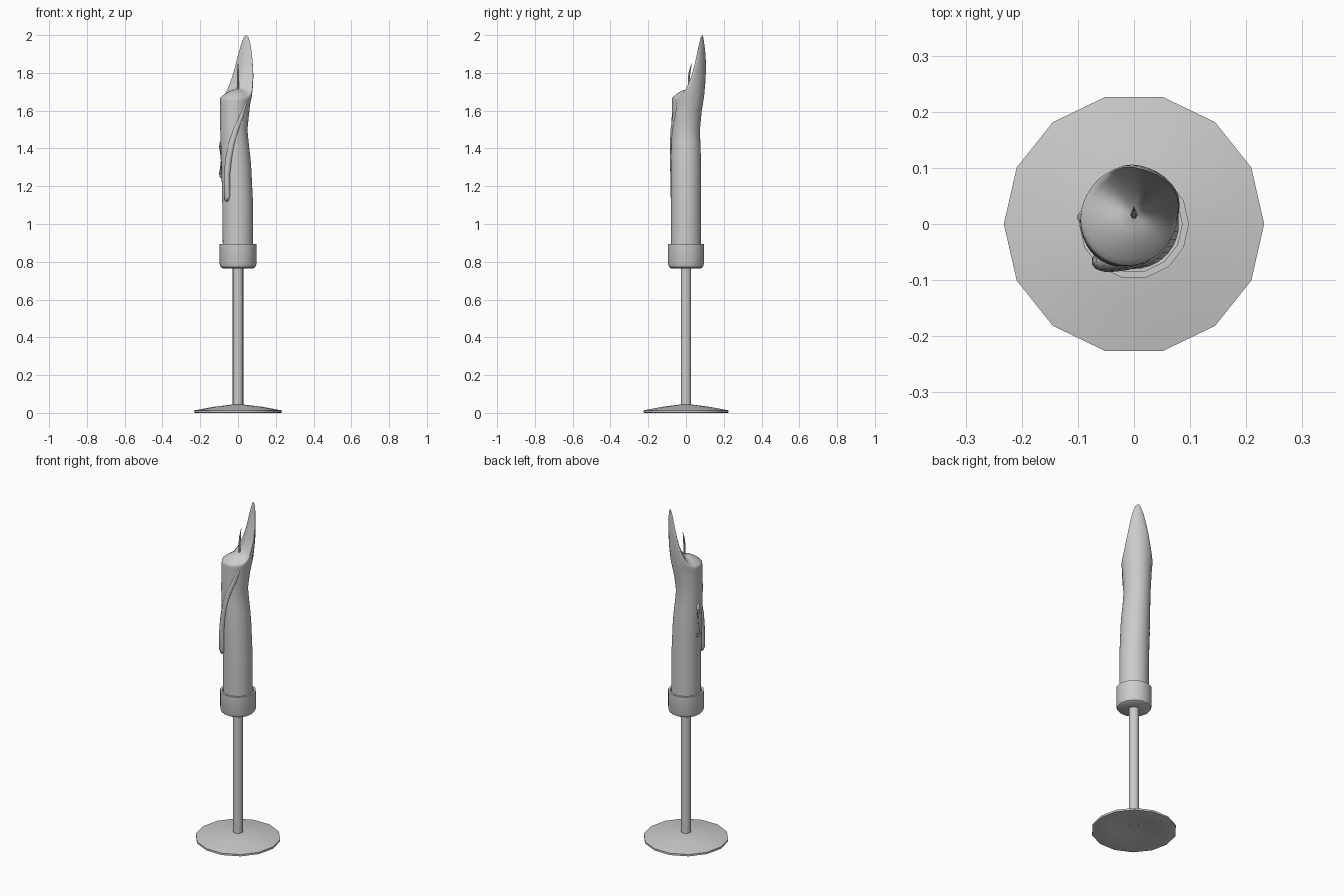
import bpy, bmesh, math
from mathutils import Vector

if "Cube" in bpy.data.objects:
    bpy.data.objects.remove(bpy.data.objects["Cube"])

TAU = math.tau


def make(name, rings, cap=True, angle=40):
    """Skin a list of point rings (a single-point ring is a pole)."""
    bm = bmesh.new()
    vr = [[bm.verts.new(p) for p in r] for r in rings]
    for a, b in zip(vr, vr[1:]):
        n = max(len(a), len(b))
        for i in range(n):
            j = (i + 1) % n
            if len(a) == 1:
                bm.faces.new((a[0], b[j], b[i]))
            elif len(b) == 1:
                bm.faces.new((a[i], a[j], b[0]))
            else:
                bm.faces.new((a[i], a[j], b[j], b[i]))
    if cap:
        for r in (vr[0], vr[-1]):
            if len(r) > 2:
                bm.faces.new(r)
    bmesh.ops.recalc_face_normals(bm, faces=bm.faces)
    me = bpy.data.meshes.new(name)
    bm.to_mesh(me)
    bm.free()
    ob = bpy.data.objects.new(name, me)
    bpy.context.collection.objects.link(ob)
    bpy.ops.object.select_all(action='DESELECT')
    ob.select_set(True)
    bpy.context.view_layer.objects.active = ob
    bpy.ops.object.shade_smooth_by_angle(angle=math.radians(angle))
    return ob


def lathe(name, profile, n=14):
    return make(name, [[(0, 0, z)] if r == 0 else
                       [(r * math.cos(TAU * i / n), r * math.sin(TAU * i / n), z) for i in range(n)]
                       for r, z in profile])


# Stand: shallow hollow foot, stem, open cup
lathe("foot", [(0, .036), (.12, .02), (.226, 0), (.232, .002), (.232, .013), (.13, .032), (0, .048)])
lathe("stem", [(0, .028), (.028, .028), (.028, .775), (0, .775)])
lathe("cup", [(0, .765), (.08, .765), (.092, .772), (.098, .79), (.098, .893),
              (.086, .893), (.086, .85), (0, .85)])

# Candle: cross-section limits (z, xmin, xmax, ymin, ymax)
SECT = [(.84, -.08, .08, -.08, .08), (1.1, -.083, .08, -.08, .08),
        (1.3, -.088, .07, -.08, .08), (1.5, -.094, .05, -.076, .074),
        (1.62, -.096, .062, -.075, .085), (1.7, -.095, .077, -.074, .1),
        (1.82, -.09, .085, -.07, .106), (2.0, -.09, .09, -.07, .1)]


def wall(z, t):
    for a, b in zip(SECT, SECT[1:]):
        if z <= b[0] or b is SECT[-1]:
            k = min(1, max(0, (z - a[0]) / (b[0] - a[0])))
            k = .5 * k + .5 * k * k * (3 - 2 * k)
            x0, x1, y0, y1 = (p + (q - p) * k for p, q in zip(a[1:], b[1:]))
            return Vector(((x0 + x1) / 2 + (x1 - x0) / 2 * math.cos(t),
                           (y0 + y1) / 2 + (y1 - y0) / 2 * math.sin(t), z))


def rim(t):
    d = t - math.radians(60)
    p = 5 if math.sin(d) < 0 else 6
    return 1.67 + .33 * ((1 + math.cos(d)) / 2) ** p


N = 36
angs = [TAU * i / N for i in range(N)]
rings = [[wall(z, t) for t in angs] for z in (.84, 1, 1.1, 1.2, 1.3, 1.37, 1.43, 1.5, 1.56, 1.6)]
for k in (.25, .5, .75, .93, 1):
    ring = []
    for t in angs:
        v = wall(1.6 + (rim(t) - 1.6) * k, t)
        if k == 1:      # softened lip
            v.x *= .97
            v.y = .015 + (v.y - .015) * .97
        ring.append(v)
    rings.append(ring)
# Melted bowl falling from the slanted lip to the wick
centre = Vector((0, .015, 1.715))
lip = rings[-1]
for s in (.9, .75, .55, .3):
    rings.append([Vector((v.x * s, .015 + (v.y - .015) * s,
                          centre.z + (v.z - centre.z) * s ** 1.8)) for v in lip])
rings.append([centre])
make("candle", rings, angle=60)


def tube(name, path, n=10, angle=60):
    """Round tube through (x, y, z, radius), pointed or rounded by its radii."""
    out = []
    for i, (x, y, z, r) in enumerate(path):
        a = Vector(path[max(0, i - 1)][:3])
        b = Vector(path[min(len(path) - 1, i + 1)][:3])
        q = (b - a).to_track_quat('Z', 'Y')
        out.append([Vector((x, y, z)) + q @ Vector((r * math.cos(TAU * j / n),
                                                   r * math.sin(TAU * j / n), 0)) for j in range(n)])
    return make(name, out, angle=angle)


# Wax drips
tube("front_drip", [(.04, -.046, 1.64, .006), (.015, -.058, 1.57, .014), (-.012, -.065, 1.5, .017),
                    (-.034, -.067, 1.42, .018), (-.05, -.068, 1.34, .018), (-.058, -.066, 1.26, .017),
                    (-.059, -.066, 1.145, .017), (-.059, -.066, 1.13, .013), (-.059, -.066, 1.12, .005)])
tube("side_drip", [(-.086, .012, 1.45, .004), (-.086, .012, 1.435, .011), (-.087, .012, 1.41, .014),
                   (-.087, .012, 1.265, .014), (-.086, .012, 1.25, .011), (-.085, .012, 1.24, .004)])

# Wick leaning slightly back
tube("wick", [(0, .015, 1.705, .006), (0, .015, 1.76, .006), (0, .018, 1.8, .006),
              (0, .03, 1.85, .001)], n=6, angle=30)
